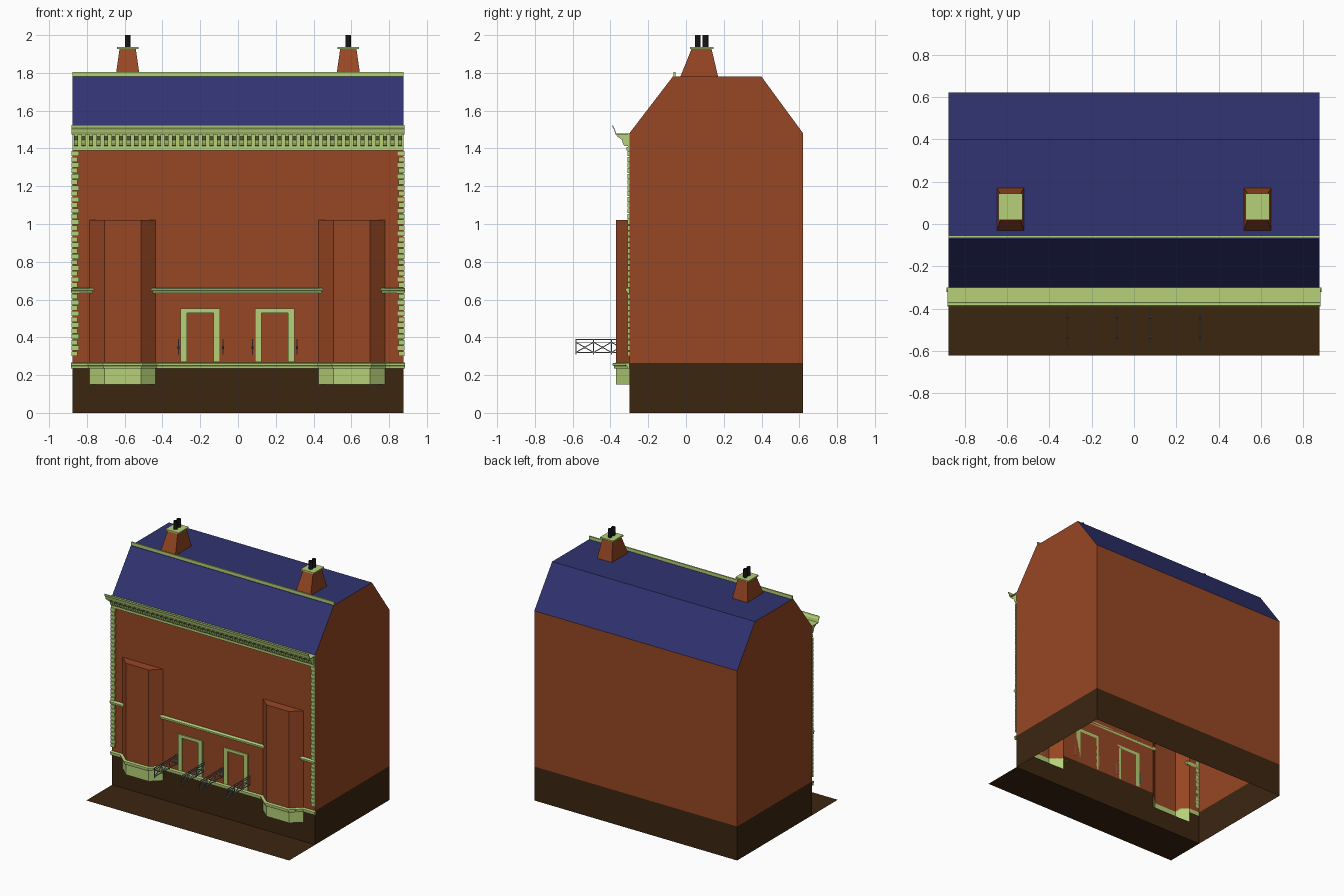
import bpy, bmesh, math
from mathutils import Vector, Matrix

if "Cube" in bpy.data.objects:
    bpy.data.objects.remove(bpy.data.objects["Cube"])


def mat(name, *srgb):
    m = bpy.data.materials.new(name)
    m.diffuse_color = [(c / 255) ** 2.2 for c in srgb] + [1]
    m.use_nodes = True
    m.node_tree.nodes["Principled BSDF"].inputs["Base Color"].default_value = m.diffuse_color
    return m


BRICK = mat("brick", 150, 72, 40)
DARK = mat("dark_stone", 62, 42, 24)
TRIM = mat("trim", 180, 208, 120)
SLATE = mat("slate", 52, 54, 112)
BLACK = mat("black", 28, 28, 28)
GREY = mat("iron", 130, 130, 130)


def finish(name, bm, m):
    me = bpy.data.meshes.new(name)
    bmesh.ops.recalc_face_normals(bm, faces=bm.faces)
    bm.to_mesh(me)
    bm.free()
    me.materials.append(m)
    ob = bpy.data.objects.new(name, me)
    bpy.context.collection.objects.link(ob)
    return ob


def faces(name, polys, m):
    bm = bmesh.new()
    for p in polys:
        bm.faces.new([bm.verts.new(v) for v in p])
    bmesh.ops.remove_doubles(bm, verts=bm.verts, dist=1e-5)
    return finish(name, bm, m)


def boxes(name, items, m):
    """Boxes given as (x0, x1, y0, y1, z0, z1)."""
    bm = bmesh.new()
    for x0, x1, y0, y1, z0, z1 in items:
        c = Vector((x0 + x1, y0 + y1, z0 + z1)) / 2
        bmesh.ops.create_cube(bm, size=1, matrix=Matrix.Translation(c)
                              @ Matrix.Diagonal((x1 - x0, y1 - y0, z1 - z0, 1)))
    return finish(name, bm, m)


def prism(bm, lower, upper, caps=True):
    a = [bm.verts.new(v) for v in lower]
    b = [bm.verts.new(v) for v in upper]
    n = len(a)
    for i in range(n):
        bm.faces.new((a[i], a[(i + 1) % n], b[(i + 1) % n], b[i]))
    if caps:
        bm.faces.new(a[::-1])
        bm.faces.new(b)


def extrude_x(name, profile, spans, m):
    """Extrude a (y, z) profile along each x span."""
    bm = bmesh.new()
    for x0, x1 in spans:
        prism(bm, [(x0, y, z) for y, z in profile], [(x1, y, z) for y, z in profile])
    return finish(name, bm, m)


def sweep(name, path, profile, m):
    """Mitred sweep of an (out, z) profile along an (x, y) path."""
    pts = [Vector(p) for p in path]
    nor = []
    for a, b in zip(pts, pts[1:]):
        d = (b - a).normalized()
        nor.append(Vector((d.y, -d.x)))
    bm = bmesh.new()
    rings = []
    for i, p in enumerate(pts):
        n1, n2 = nor[max(i - 1, 0)], nor[min(i, len(nor) - 1)]
        n = (n1 + n2) / (1 + n1.dot(n2))
        rings.append([bm.verts.new((p.x + n.x * o, p.y + n.y * o, z)) for o, z in profile])
    k = len(profile)
    for r, s in zip(rings, rings[1:]):
        for j in range(k):
            bm.faces.new((r[j], r[(j + 1) % k], s[(j + 1) % k], s[j]))
    bm.faces.new(rings[0])
    bm.faces.new(rings[-1][::-1])
    return finish(name, bm, m)


W, F, B = 0.876, -0.30, 0.62
PLINTH, EAVE, TOP = 0.265, 1.48, 1.78
BAYS = (-0.611, 0.602)
BH, BF, BY = 0.175, 0.097, -0.37    # bay half width, front half width, front y


def front(x0, x1, z0, z1):
    return [(x0, F, z0), (x1, F, z0), (x1, F, z1), (x0, F, z1)]


def back(z0, z1):
    return [(W, B, z0), (-W, B, z0), (-W, B, z1), (W, B, z1)]


# Front wall strips beside the hollow bays
edges = [-W, BAYS[0] - BH, BAYS[0] + BH, BAYS[1] - BH, BAYS[1] + BH, W]
strips = list(zip(edges, edges[1:]))
gable = [(F, PLINTH), (B, PLINTH), (B, EAVE), (0.40, TOP), (-0.07, TOP), (F, EAVE)]
walls = [front(a, b, 1.02 if i % 2 else PLINTH, EAVE) for i, (a, b) in enumerate(strips)]
walls += [back(PLINTH, EAVE)] + [[(x, y, z) for y, z in gable] for x in (-W, W)]
faces("brick_walls", walls, BRICK)
plinth = [front(a, b, 0, 0.15 if i % 2 else PLINTH) for i, (a, b) in enumerate(strips)]
plinth += [back(0, PLINTH)]
plinth += [[(x, F, 0), (x, B, 0), (x, B, PLINTH), (x, F, PLINTH)] for x in (-W, W)]
faces("plinth", plinth, DARK)
faces("pavement", [[(-W, -B, 0), (W, -B, 0), (W, F, 0), (-W, F, 0)]], DARK)

# Mansard roof and its ridge trim
slope = gable[2:]
faces("mansard_roof", [[(-W, *p), (W, *p), (W, *q), (-W, *q)]
                       for p, q in zip(slope, slope[1:])], SLATE)
boxes("roof_ridge_trim", [(-W, W, -0.066, -0.055, 1.77, 1.805)], TRIM)

# Bay windows, their stone bases and the moulding that follows them
course = [(-W - 0.008, F)]
for side, c in zip(("left", "right"), BAYS):
    plan = [(c - BH, F), (c - BF, BY), (c + BF, BY), (c + BH, F)]
    course += plan
    bay = [[(*p, 0.24), (*q, 0.24), (*q, 1.02), (*p, 1.02)] for p, q in zip(plan, plan[1:])]
    faces(side + "_bay", bay + [[(*p, 1.02) for p in plan]], BRICK)
    base = [[(*p, 0.15), (*q, 0.15), (*q, 0.24), (*p, 0.24)] for p, q in zip(plan, plan[1:])]
    faces(side + "_bay_base", base + [[(*p, 0.15) for p in plan]], TRIM)
course.append((W + 0.008, F))
sweep("base_course", course, [(0, 0.235), (0.01, 0.235), (0.012, 0.248), (0.019, 0.252),
                              (0.019, 0.262), (0, 0.266)], TRIM)

# String course between the bays
extrude_x("string_course", [(F, 0.635), (-0.312, 0.635), (-0.314, 0.645), (-0.321, 0.648),
                            (-0.321, 0.656), (-0.312, 0.662), (F, 0.662)],
          [(-0.885, -0.76), (-0.463, 0.458), (0.755, 0.885)], TRIM)

# Quoins up both corners
quoins = []
N = 36
step = (1.39 - 0.30) / N
for i in range(N):
    z = 0.30 + i * step
    inner = 0.843 if i % 2 else 0.849
    for s in (-1, 1):
        x = sorted((s * inner, s * 0.882))
        quoins.append((*x, -0.31, F, z, z + step - 0.004))
boxes("quoins", quoins, TRIM)

# Cornice: frieze, gutter with curved lip, and scrolled brackets
boxes("frieze", [(-W, W, -0.307, F, 1.39, 1.48), (-W, W, -0.314, F, 1.39, 1.408)], TRIM)
extrude_x("cornice_gutter", [(F, 1.474), (-0.372, 1.474), (-0.377, 1.486), (-0.380, 1.50),
                             (-0.388, 1.51), (-0.390, 1.523), (-0.386, 1.523),
                             (-0.383, 1.511), (-0.376, 1.502), (-0.371, 1.48), (F, 1.48)],
          [(-0.881, 0.881)], TRIM)
NB = 44
bracket_x = [-0.858 + i * 1.716 / (NB - 1) for i in range(NB)]
extrude_x("cornice_brackets", [(-0.306, 1.475), (-0.368, 1.475), (-0.366, 1.464),
                               (-0.352, 1.455), (-0.340, 1.446), (-0.336, 1.430),
                               (-0.328, 1.415), (-0.318, 1.412), (-0.306, 1.412)],
          [(x - 0.011, x + 0.011) for x in bracket_x], TRIM)

# Door surrounds
for side, c in (("left", -0.199), ("right", 0.194)):
    boxes(side + "_door_frame", [(c - 0.105, c - 0.07, -0.308, F, 0.27, 0.53),
                                 (c + 0.07, c + 0.105, -0.308, F, 0.27, 0.53),
                                 (c - 0.105, c + 0.105, -0.308, F, 0.53, 0.553)], TRIM)

# Iron railings with crossed panels
posts = [-0.583, -0.489, -0.395, -0.302]
bars = [((-0.585, z), (F, z)) for z in (0.388, 0.374, 0.32)]
bars += [((y, 0.31), (y, 0.39)) for y in posts]
for a, b in zip(posts, posts[1:]):
    bars += [((a, 0.32), (b, 0.374)), ((a, 0.374), (b, 0.32))]
bm = bmesh.new()
for x in (-0.314, -0.08, 0.076, 0.312):
    for p, q in bars:
        p, q = Vector((x, *p)), Vector((x, *q))
        d = q - p
        bmesh.ops.create_cube(bm, size=1, matrix=Matrix.Translation((p + q) / 2)
                              @ d.to_track_quat('Z', 'X').to_matrix().to_4x4()
                              @ Matrix.Diagonal((0.005, 0.005, d.length, 1)))
    for a, b in zip(posts, posts[1:]):
        bmesh.ops.create_cube(bm, size=0.011, matrix=Matrix.Translation((x, (a + b) / 2, 0.347))
                              @ Matrix.Rotation(math.pi / 4, 4, 'X'))
finish("door_railings", bm, GREY)

# Chimneys with cap slab and open pots
for side, s in (("left", -1), ("right", 1)):
    c = s * 0.584

    def rect(hx, y0, y1, z):
        return [(c - hx, y0, z), (c + hx, y0, z), (c + hx, y1, z), (c - hx, y1, z)]

    bm = bmesh.new()
    prism(bm, rect(0.064, -0.03, 0.17, 1.78), rect(0.043, 0.03, 0.135, 1.928))
    finish(side + "_chimney", bm, BRICK)
    boxes(side + "_chimney_cap", [(c - 0.057, c + 0.057, 0.02, 0.145, 1.926, 1.937)], TRIM)
    bm = bmesh.new()
    for y in (0.063, 0.103):
        ring = [(c + 0.015 * math.cos(t * math.pi / 6), y + 0.015 * math.sin(t * math.pi / 6))
                for t in range(12)]
        prism(bm, [(*p, 1.937) for p in ring], [(*p, 2.0) for p in ring], caps=False)
    pots = finish(side + "_chimney_pots", bm, BLACK)
    pots.data.polygons.foreach_set("use_smooth", [True] * len(pots.data.polygons))
